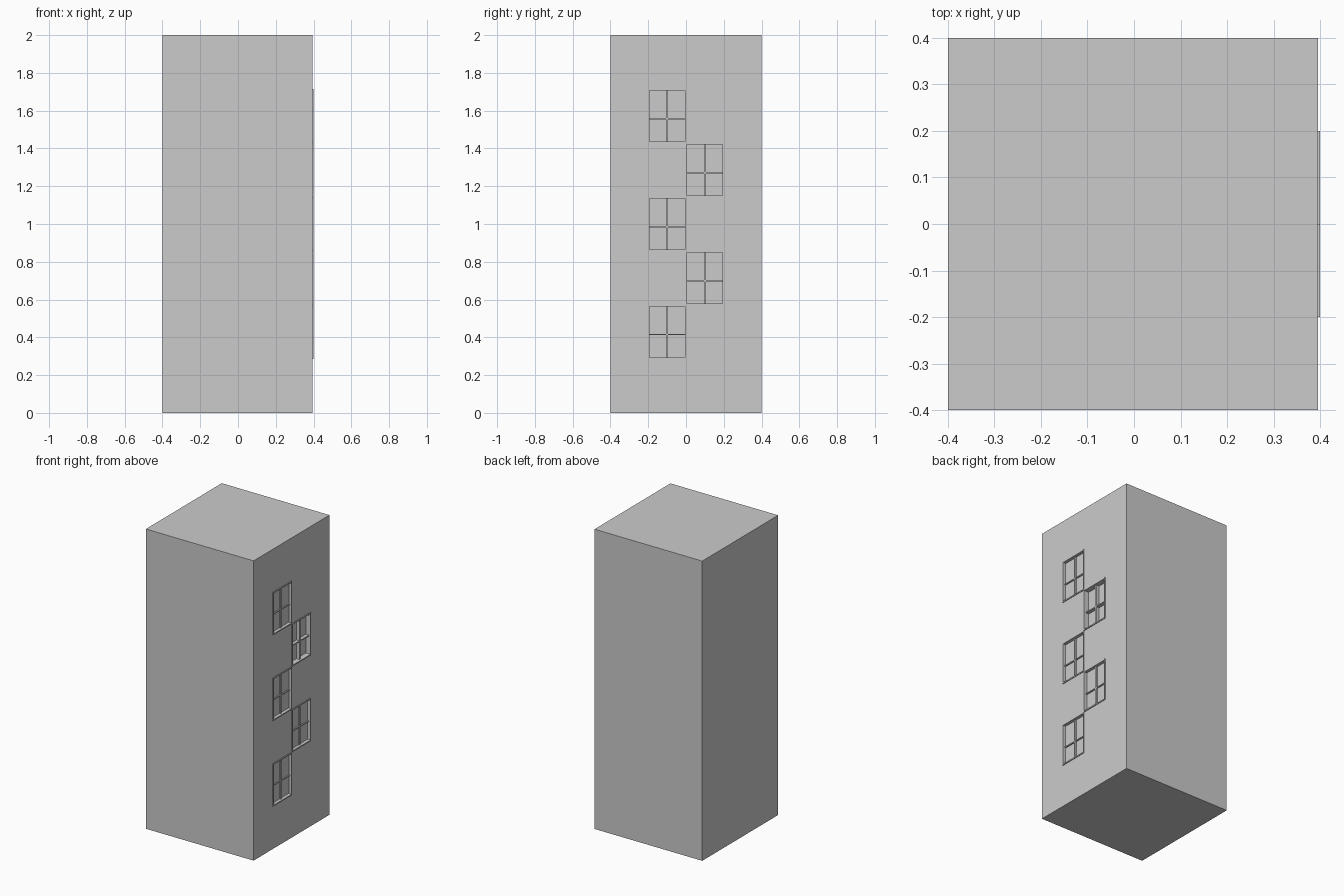
import bpy

if "Cube" in bpy.data.objects:
    bpy.data.objects.remove(bpy.data.objects["Cube"])

FACE = 0.395           # x of the window wall
W, H = 0.2, 2 / 7      # outer window size
IW, IH = 0.188, 0.27   # opening size


def box(name, x, y, z):
    """Box from three (min, max) ranges."""
    bpy.ops.mesh.primitive_cube_add(size=1, location=[sum(r) / 2 for r in (x, y, z)])
    ob = bpy.context.object
    ob.name = name
    ob.scale = [r[1] - r[0] for r in (x, y, z)]
    bpy.ops.object.transform_apply(location=True, scale=True)
    return ob


def cut(target, cutter):
    mod = target.modifiers.new("cut", 'BOOLEAN')
    mod.operation = 'DIFFERENCE'
    mod.solver = 'EXACT'
    mod.object = cutter
    cutter.hide_render = True
    bpy.context.view_layer.objects.active = target
    bpy.ops.object.modifier_apply(modifier=mod.name)
    bpy.data.objects.remove(cutter)


def mid(c, size):
    return (c - size / 2, c + size / 2)


# Tower block
body = box("tower", (-0.4, FACE), (-0.4, 0.4), (0, 2))

# Staggered windows up the right wall; the fourth has a deeper recess
for i in range(5):
    y = -0.1 if i % 2 == 0 else 0.1
    z = 1 + (i - 2) * H
    depth = 0.03 if i == 3 else 0.016
    back = FACE - depth
    oy, oz = mid(y, IW), mid(z, IH)
    cut(body, box("recess_cutter", (back, 0.45), oy, oz))

    # Raised surround
    frame = box(f"window_frame_{i + 1}", (FACE, 0.4), mid(y, W), mid(z, H))
    cut(frame, box("opening_cutter", (0.3, 0.5), oy, oz))

    # Glazing bars
    front = FACE - 0.008
    box(f"window_mullion_{i + 1}", (back, front), mid(y, 0.011), oz)
    box(f"window_transom_{i + 1}", (back, front), oy, mid(z - 0.014, 0.007))
